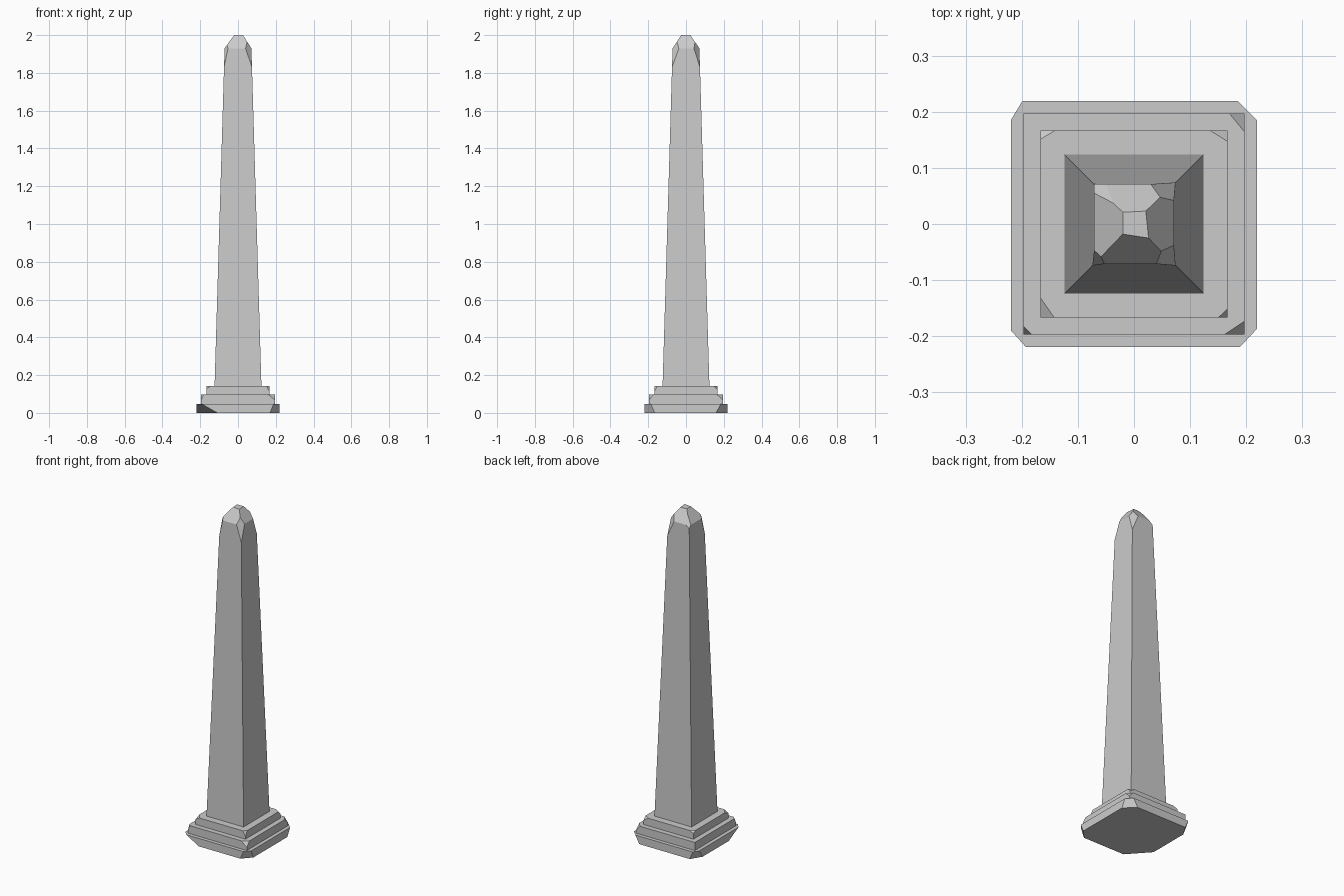
import bpy, bmesh
from mathutils import Vector, geometry

if "Cube" in bpy.data.objects:
    bpy.data.objects.remove(bpy.data.objects["Cube"])


def block(name, rings, chips):
    """Stack of four-cornered rings, with corners sliced off by three-point planes."""
    bm = bmesh.new()
    loops = [[bm.verts.new((x, y, z)) for x, y in pts] for z, pts in rings]
    bm.faces.new(loops[0][::-1])
    bm.faces.new(loops[-1])
    for lo, hi in zip(loops, loops[1:]):
        for i in range(4):
            j = (i + 1) % 4
            bm.faces.new((lo[i], lo[j], hi[j], hi[i]))
    mid = Vector((0, 0, (rings[0][0] + rings[-1][0]) / 2))
    for pts in chips:
        a, b, c = map(Vector, pts)
        n = geometry.normal(a, b, c)
        if n.dot(mid - a) > 0:
            n = -n
        cut = bmesh.ops.bisect_plane(bm, geom=bm.verts[:] + bm.edges[:] + bm.faces[:],
                                     dist=1e-5, plane_co=a, plane_no=n, clear_outer=True)
        edges = [e for e in cut['geom_cut'] if isinstance(e, bmesh.types.BMEdge)]
        bmesh.ops.holes_fill(bm, edges=edges, sides=0)
    bmesh.ops.recalc_face_normals(bm, faces=bm.faces[:])
    me = bpy.data.meshes.new(name)
    bm.to_mesh(me)
    bm.free()
    ob = bpy.data.objects.new(name, me)
    bpy.context.collection.objects.link(ob)
    return ob


def square(h):
    return [(-h, -h), (h, -h), (h, h), (-h, h)]


def corner(sx, sy, h, z, dx, dy, dz):
    """Chip plane: distances cut back along the top edges and down the upright edge."""
    return [(sx * (h - dx), sy * h, z), (sx * h, sy * (h - dy), z), (sx * h, sy * h, z - dz)]


def undercut(sx, sy, dx, dy, bottom):
    """Chip plane widening towards the bottom of the plinth."""
    h = 0.219
    return [(sx * (h - dx), sy * h, 0.048), (sx * h, sy * (h - dy), 0.048), (sx * (h - bottom), sy * h, 0)]


# Bottom plinth
block("bottom_step", [(0, square(0.219)), (0.048, square(0.219))],
      [undercut(-1, -1, 0.026, 0.029, 0.11), undercut(1, -1, 0.03, 0.032, 0.05),
       undercut(1, 1, 0.034, 0.034, 0.06), undercut(-1, 1, 0.02, 0.033, 0.04)])

# Middle step
h, z = 0.197, 0.097
block("middle_step", [(0.048, square(h)), (z, square(h))],
      [corner(1, 1, h, z, 0.027, 0.033, 0.03), corner(1, -1, h, z, 0.036, 0.024, 0.03),
       corner(-1, -1, h, z, 0.015, 0.015, 0.03)])

# Upper step
h, z = 0.167, 0.143
block("upper_step", [(0.097, square(h)), (z, square(h))],
      [corner(1, 1, h, z, 0.032, 0.02, 0.02), corner(1, -1, h, z, 0.017, 0.016, 0.03),
       corner(-1, -1, h, z, 0.025, 0.036, 0.015), corner(-1, 1, h, z, 0.027, 0.016, 0.012)])

# Tapered shaft with a blunt, chipped cap
cap = [(-0.02, -0.018), (0.026, -0.025), (0.021, 0.023), (-0.02, 0.021)]
t, e = 1.93, 0.071
block("shaft", [(0.143, square(0.124)), (t, square(e)), (2.0, cap)],
      [[(0.04, -e, t), (e, -0.038, t), (0.074, -0.074, 1.83)],
       [(-0.053, -e, t), (-e, -0.047, t), (-0.074, -0.074, 1.83)],
       [(0.03, e, t), (e, 0.042, t), (0.074, 0.074, 1.83)],
       [(-0.05, e, t), (-e, 0.055, t), (-0.038, 0.039, 1.974)]])
